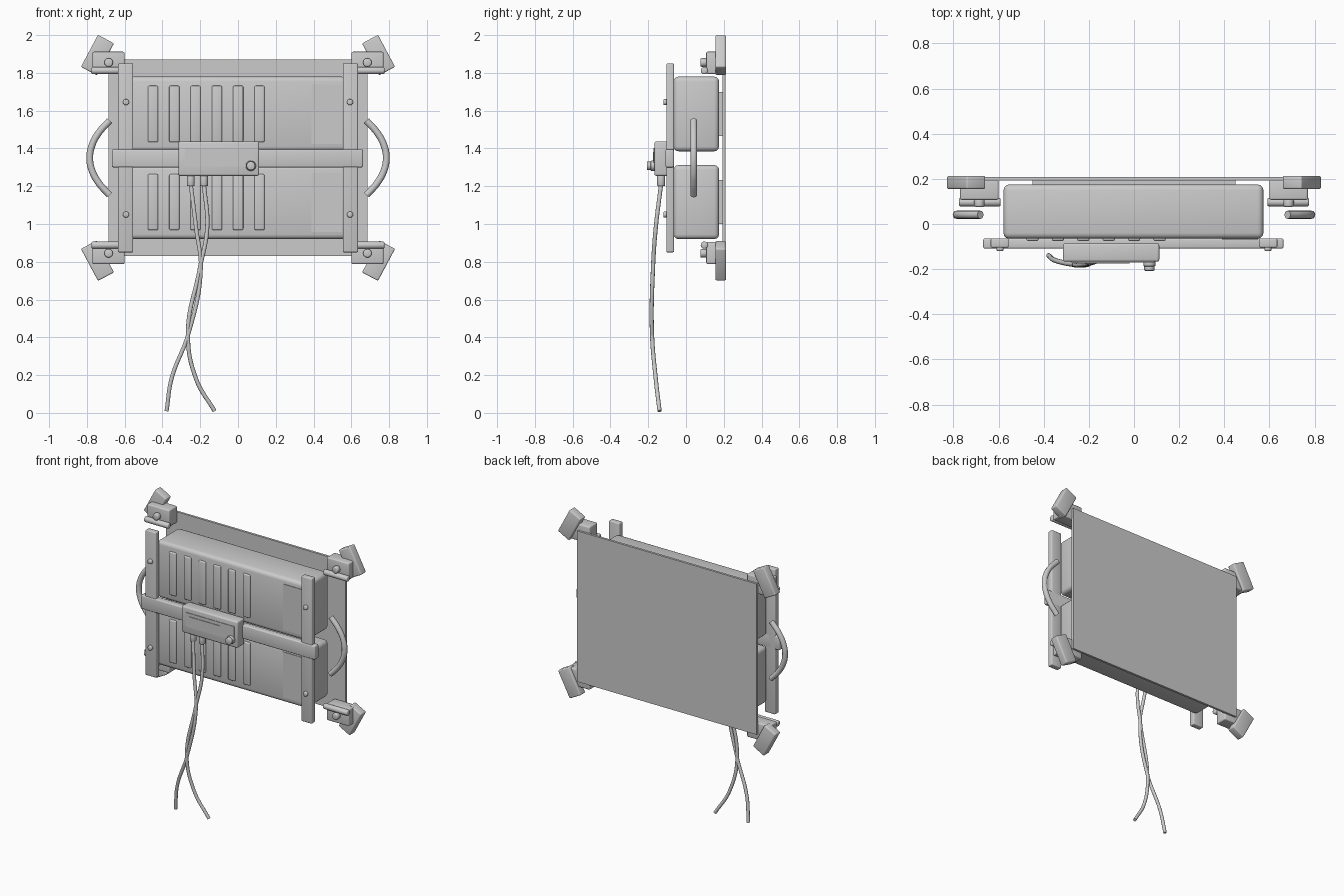
import bpy, math
from mathutils import Vector

default = bpy.data.objects.get("Cube")
if default:
    bpy.data.objects.remove(default, do_unlink=True)

# Single flat grey
grey = bpy.data.materials.new("plain grey")
grey.use_nodes = True
grey.diffuse_color = (0.6, 0.6, 0.6, 1)
grey.node_tree.nodes["Principled BSDF"].inputs["Base Color"].default_value = (0.6, 0.6, 0.6, 1)


def finish(obj, name, bevel=0, segments=3):
    obj.name = name
    obj.data.materials.append(grey)
    if bevel:
        mod = obj.modifiers.new("Rounded edges", "BEVEL")
        mod.width = bevel
        mod.segments = segments
        mod.limit_method = "ANGLE"
    obj.data.shade_smooth()
    if not bevel:
        obj.data.set_sharp_from_angle(angle=math.radians(40))
    return obj


def box(name, x, y, z, bevel=0.0, tilt=0.0):
    """Box from (min, max) ranges, optionally tilted about y."""
    ranges = (x, y, z)
    centre = [(a + b) / 2 for a, b in ranges]
    bpy.ops.mesh.primitive_cube_add(size=1, location=centre, rotation=(0, tilt, 0))
    obj = bpy.context.object
    size = Vector([abs(b - a) for a, b in ranges])
    for v in obj.data.vertices:
        v.co = v.co * size
    return finish(obj, name, bevel)


def rod(name, centre, radius, length, axis="y", bevel=0.0, sides=24):
    turn = {"x": (0, math.pi / 2, 0), "y": (math.pi / 2, 0, 0), "z": (0, 0, 0)}[axis]
    bpy.ops.mesh.primitive_cylinder_add(vertices=sides, radius=radius, depth=length,
                                        location=centre, rotation=turn)
    return finish(bpy.context.object, name, bevel, 2)


def tube(name, points, radius):
    curve = bpy.data.curves.new(name, "CURVE")
    curve.dimensions = "3D"
    curve.bevel_depth = radius
    curve.bevel_resolution = 4
    curve.use_fill_caps = True
    curve.resolution_u = 10
    spline = curve.splines.new("BEZIER")
    spline.bezier_points.add(len(points) - 1)
    for p, co in zip(spline.bezier_points, points):
        p.co = co
        p.handle_left_type = p.handle_right_type = "AUTO"
    curve.materials.append(grey)
    obj = bpy.data.objects.new(name, curve)
    bpy.context.collection.objects.link(obj)
    return obj


MID = 1.35  # height of the horizontal mirror line

# Back panel
box("back_panel", (-0.685, 0.685), (0.193, 0.209), (0.83, 1.87))

# Two rounded housings with raised ribs and an end plate
for label, low, high in (("upper", 1.385, 1.78), ("lower", 0.92, 1.312)):
    box(label + "_housing", (-0.578, 0.573), (-0.065, 0.175), (low, high), 0.025)
    # mount hidden between housing and back panel
    box(label + "_mount", (-0.45, 0.45), (0.17, 0.195), (low + 0.08, high - 0.08))
    for i in range(6):
        x = -0.45 + i * 0.1127
        box(label + "_rib", (x - 0.027, x + 0.027), (-0.075, -0.055),
            (low + 0.048, high - 0.048), 0.008)
    box(label + "_end_plate", (0.39, 0.55), (-0.069, -0.061), (low + 0.038, high - 0.042))

# Frame: two uprights and a cross bar
for side, s in (("left", 1), ("right", -1)):
    box(side + "_upright", (s * 0.555, s * 0.635), (-0.104, -0.064), (0.85, 1.85), 0.006)
    for z in (1.05, 1.645):
        rod(side + "_rail_screw", (s * 0.593, -0.109, z), 0.016, 0.022, bevel=0.006)
    # Bowed side handle
    arc = [(s * (0.675 + 0.11 * math.cos(t)), 0.041, MID + 0.198 * math.sin(t) / 1.0)
           for t in [math.radians(-90 + 30 * k) for k in range(7)]]
    arc = [(s * (0.68 + 0.105 * (1 - u * u)), 0.041, MID + 0.197 * u)
           for u in [k / 3 - 1 for k in range(7)]]
    tube(side + "_handle", arc, 0.018)
box("cross_bar", (-0.668, 0.662), (-0.109, -0.064), (1.3, 1.395), 0.008)

# Corner clamps, mirrored on both axes
for side, s in (("left", 1), ("right", -1)):
    for level, t in (("upper", 1), ("lower", -1)):
        name = level + "_" + side + "_clamp_"

        def span(a, b):
            return (MID + t * a, MID + t * b)
        box(name + "block", (s * 0.6, s * 0.77), (0.107, 0.195), span(0.445, 0.562), 0.008)
        box(name + "jaw", (s * 0.696, s * 0.792), (0.155, 0.213), span(0.448, 0.64),
            0.008, tilt=-s * t * math.radians(28))
        rod(name + "bar", (s * 0.683, 0.097, MID + t * 0.462), 0.019, 0.185, "x", 0.007)
        rod(name + "bolt", (s * 0.685, 0.093, MID + t * 0.505), 0.023, 0.034, bevel=0.006, sides=12)

# Control box with face plate, display and knob
box("control_box", (-0.315, 0.112), (-0.167, -0.085), (1.255, 1.437), 0.01)
box("control_face", (-0.28, 0.09), (-0.171, -0.163), (1.305, 1.402))
box("control_display", (-0.25, -0.02), (-0.175, -0.167), (1.335, 1.38))
rod("knob_base", (0.068, -0.175, 1.308), 0.027, 0.025, bevel=0.004)
rod("knob_cap", (0.068, -0.195, 1.308), 0.023, 0.025, bevel=0.005)

# Cable plugs and two crossing cables
for x in (-0.25, -0.18):
    rod("cable_plug", (x, -0.132, 1.23), 0.021, 0.06, "z", 0.005)
DROP = ((1.21, -0.132), (0.98, -0.16), (0.76, -0.175), (0.42, -0.18), (0.18, -0.16), (0.01, -0.14))
PATHS = {"first_cable": (-0.25, -0.222, -0.197, -0.262, -0.352, -0.378),
         "second_cable": (-0.18, -0.163, -0.203, -0.265, -0.222, -0.124)}
for name, xs in PATHS.items():
    tube(name, [(x, y, z) for x, (z, y) in zip(xs, DROP)], 0.011)
